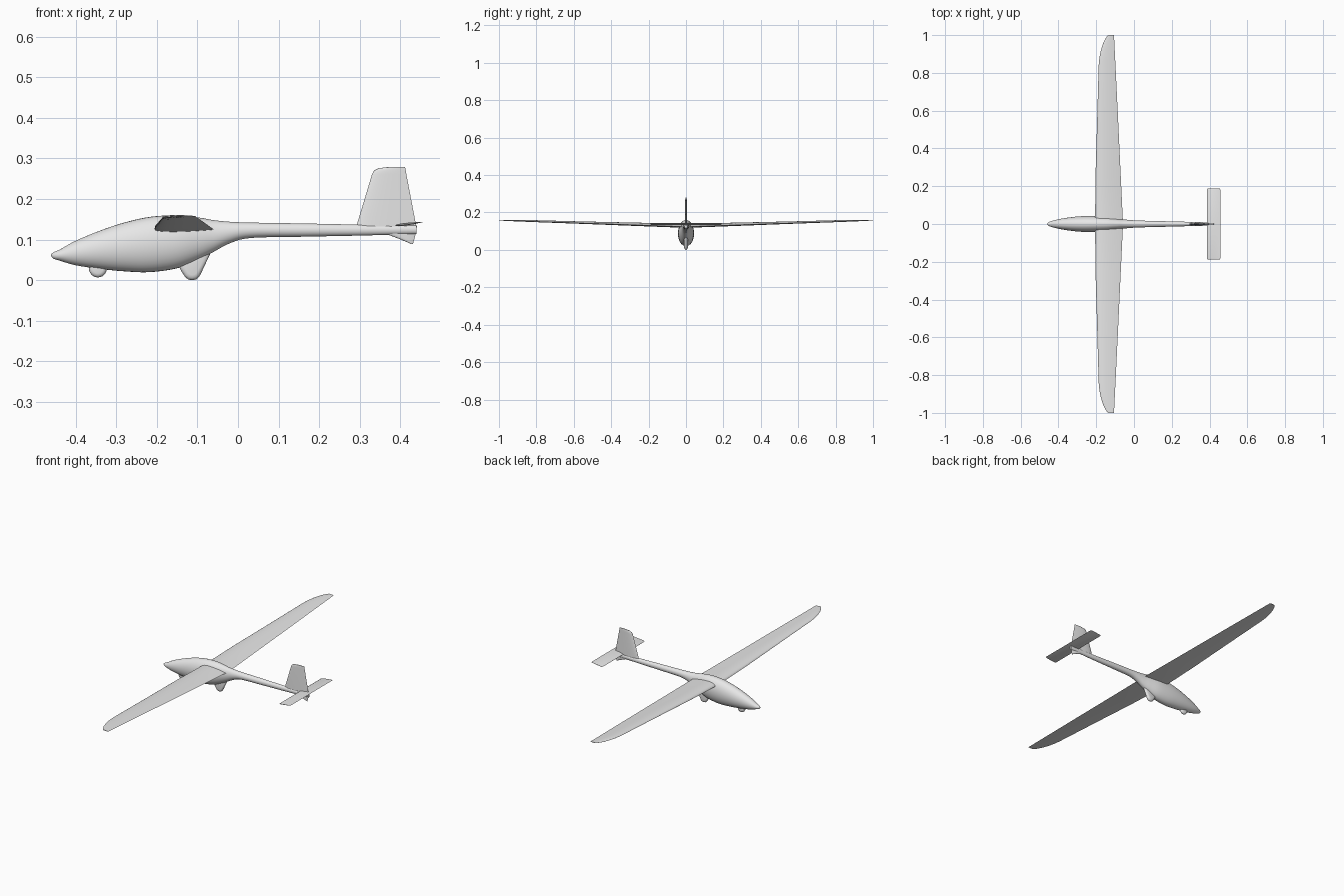
import bpy, bmesh, math

if "Cube" in bpy.data.objects:
    bpy.data.objects.remove(bpy.data.objects["Cube"])

grey = bpy.data.materials.new("light grey")
grey.diffuse_color = (0.8, 0.8, 0.8, 1)
grey.use_nodes = True
grey.node_tree.nodes["Principled BSDF"].inputs["Base Color"].default_value = grey.diffuse_color


def finish(name, bm):
    bmesh.ops.remove_doubles(bm, verts=bm.verts, dist=1e-5)
    bmesh.ops.recalc_face_normals(bm, faces=bm.faces)
    mesh = bpy.data.meshes.new(name)
    bm.to_mesh(mesh)
    bm.free()
    mesh.materials.append(grey)
    ob = bpy.data.objects.new(name, mesh)
    bpy.context.collection.objects.link(ob)
    return ob


def loft(name, rings):
    """Skin a row of equal-sized closed rings and cap both ends."""
    bm = bmesh.new()
    rows = [[bm.verts.new(p) for p in r] for r in rings]
    n = len(rows[0])
    for a, b in zip(rows, rows[1:]):
        for i in range(n):
            j = (i + 1) % n
            bm.faces.new((a[i], a[j], b[j], b[i]))
    bm.faces.new(rows[0])
    bm.faces.new(rows[-1])
    return finish(name, bm)


def airfoil(le, te, thick, up=0.5, n=14):
    """Closed (x, height) section; up = share of thickness above the chord."""
    def half(u):
        return 10 * thick * (.2969 * math.sqrt(u) - .126 * u - .3516 * u**2
                             + .2843 * u**3 - .1036 * u**4)
    us = [(1 - math.cos(math.pi * i / n)) / 2 for i in range(n + 1)]
    pts = [(u, up * half(u)) for u in reversed(us)]
    pts += [(u, (up - 1) * half(u)) for u in us[1:-1]]
    return [(le + (te - le) * u, h) for u, h in pts]


def smooth_rows(rows, steps=5):
    """Catmull-Rom interpolation through rows of numbers."""
    out = []
    for i in range(len(rows) - 1):
        p = [rows[max(0, min(len(rows) - 1, i + k))] for k in (-1, 0, 1, 2)]
        for s in range(steps):
            t = s / steps
            out.append([b + .5 * t * (c - a + t * (2*a - 5*b + 4*c - d + t * (3*(b - c) + d - a)))
                        for a, b, c, d in zip(*p)])
    return out + [rows[-1]]


# Fuselage: x, top z, bottom z, half width
body = [(-.460, .064, .060, .002), (-.454, .069, .053, .008), (-.438, .076, .048, .015),
        (-.400, .097, .037, .025), (-.340, .122, .028, .035), (-.280, .142, .022, .041),
        (-.217, .156, .020, .043), (-.148, .160, .030, .040), (-.094, .154, .052, .031),
        (-.060, .148, .070, .025), (-.020, .144, .091, .021), (.030, .142, .104, .018),
        (.150, .140, .107, .015), (.300, .137, .110, .011), (.440, .135, .114, .007)]
rings = []
for x, top, bot, w in smooth_rows(body):
    mid, h = (top + bot) / 2, (top - bot) / 2
    rings.append([(x, w * math.cos(a), mid + h * math.sin(a))
                  for a in (2 * math.pi * i / 32 for i in range(32))])
loft("fuselage", rings)

# Wing: y, leading x, trailing x, thickness; mirrored across the fuselage
half_wing = [(0, -.206, -.058, .022), (.25, -.204, -.070, .018), (.55, -.195, -.084, .013),
             (.84, -.187, -.098, .010), (.88, -.183, -.100, .009), (.92, -.175, -.102, .008),
             (.96, -.162, -.104, .006), (.985, -.149, -.105, .004), (1.0, -.138, -.106, .003)]
span = [(-y, *r) for y, *r in reversed(half_wing[1:])] + half_wing
loft("wing", [[(x, y, .124 + .034 * abs(y) + h) for x, h in airfoil(le, te, t, .72)]
              for y, le, te, t in span])

# Tailplane, set with its trailing edge slightly raised
half_tail = [(0, .387, .457, .007), (.182, .387, .457, .006), (.187, .389, .456, .004),
             (.189, .393, .453, .002)]
span = [(-y, *r) for y, *r in reversed(half_tail[1:])] + half_tail
loft("tailplane", [[(x, y, .135 + (x - .387) * .12 + h) for x, h in airfoil(le, te, t)]
                   for y, le, te, t in span])

# Upright fin and small lower fin: z, leading x, trailing x, thickness
fins = {
    "upper_fin": [(.125, .289, .440, .014), (.148, .296, .436, .013), (.261, .330, .4145, .009),
                  (.270, .335, .413, .008), (.276, .347, .412, .006), (.279, .372, .411, .003)],
    "lower_fin": [(.135, .350, .441, .012), (.112, .370, .437, .011), (.101, .399, .434, .008),
                  (.094, .416, .432, .005), (.089, .427, .431, .002)],
}
for name, rows in fins.items():
    loft(name, [[(x, h, z) for x, h in airfoil(le, te, t)] for z, le, te, t in rows])

# Wheel fairings: side outlines given thickness with rounded rims
main = [(-.140, .070), (-.146, .035), (-.138, .020), (-.131, .009), (-.123, .002), (-.113, 0),
        (-.103, .002), (-.096, .008), (-.091, .017), (-.068, .066), (-.085, .085)]
nose = [(-.345 + .022 * math.cos(a), .029 + .022 * math.sin(a))
        for a in (2 * math.pi * i / 24 for i in range(24))]
for name, outline, w in (("main_wheel_fairing", main, .010), ("nose_wheel_fairing", nose, .009)):
    cx = sum(p[0] for p in outline) / len(outline)
    cz = sum(p[1] for p in outline) / len(outline)
    rings = []
    for k, s in ((-1, .55), (-.85, .78), (-.5, .95), (0, 1), (.5, .95), (.85, .78), (1, .55)):
        rings.append([(cx + (x - cx) * s, k * w, cz + (z - cz) * s) for x, z in outline])
    loft(name, rings)

# Smooth shading with crisp trailing edges
bpy.ops.object.select_all(action='SELECT')
bpy.context.view_layer.objects.active = bpy.data.objects["fuselage"]
bpy.ops.object.shade_smooth_by_angle(angle=math.radians(40))
